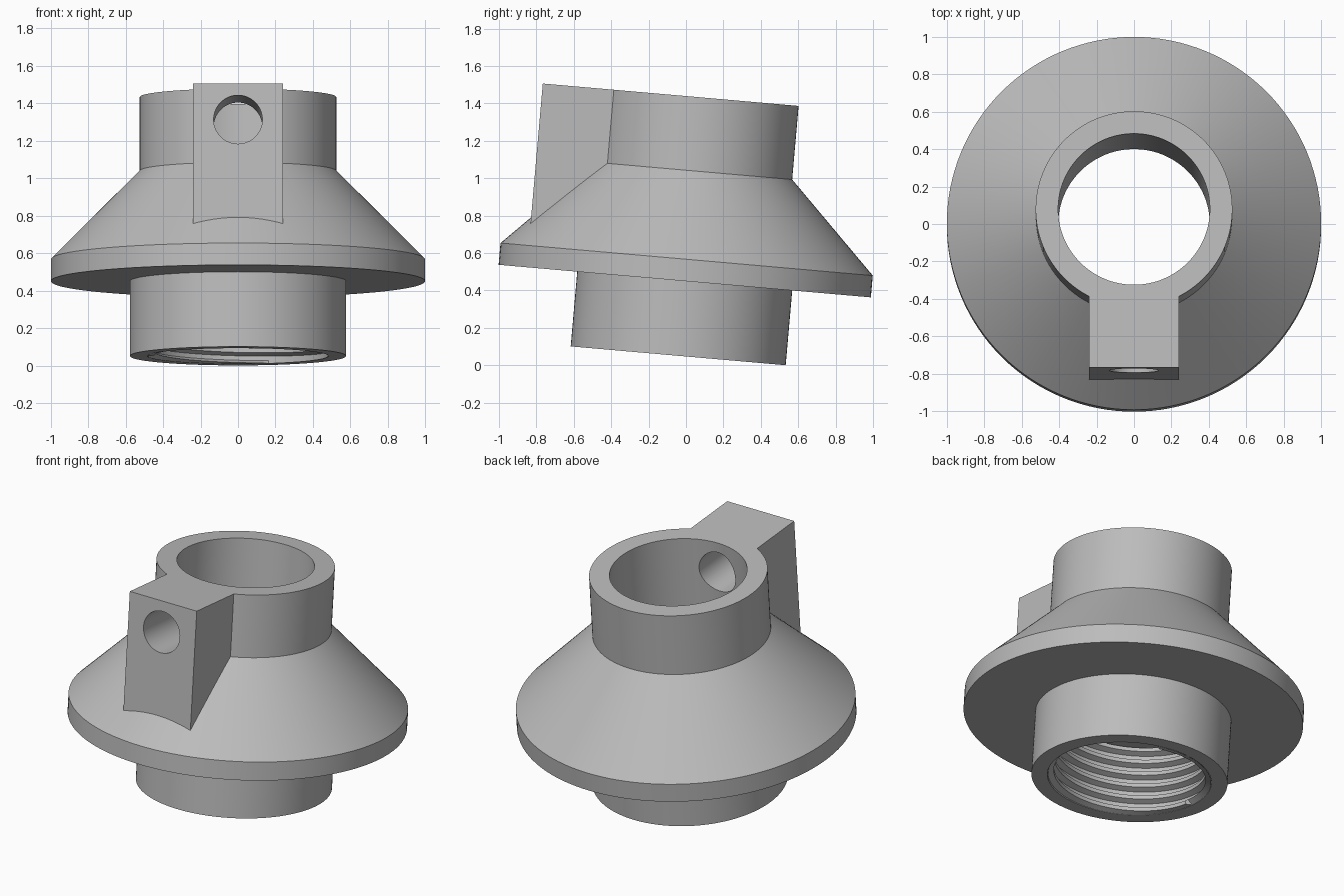
import bpy, bmesh, math
from mathutils import Matrix

cube = bpy.data.objects.get("Cube")
if cube:
    bpy.data.objects.remove(cube, do_unlink=True)

grey = bpy.data.materials.new("grey")
grey.use_nodes = True
grey.diffuse_color = (0.5, 0.5, 0.5, 1)
grey.node_tree.nodes["Principled BSDF"].inputs["Base Color"].default_value = (0.5, 0.5, 0.5, 1)

# Whole part leans back five degrees
TILT = Matrix.Rotation(math.radians(-5), 4, 'X') @ Matrix.Translation((0, -0.046, 0))
BOTTOM, LEDGE, TOP = 0.047, 0.485, 1.434
BORE, SOCKET = 0.405, 0.483
SEGMENTS = 128


def finish(name, bm):
    bmesh.ops.remove_doubles(bm, verts=bm.verts, dist=1e-5)
    mesh = bpy.data.meshes.new(name)
    bm.to_mesh(mesh)
    bm.free()
    mesh.materials.append(grey)
    obj = bpy.data.objects.new(name, mesh)
    obj.matrix_world = TILT
    bpy.context.collection.objects.link(obj)
    return obj


def lathe(name, profile):
    bm = bmesh.new()
    verts = [bm.verts.new((r, 0, z)) for r, z in profile]
    edges = [bm.edges.new((a, b)) for a, b in zip(verts, verts[1:] + verts[:1])]
    bmesh.ops.spin(bm, geom=verts + edges, axis=(0, 0, 1), cent=(0, 0, 0),
                   angle=math.tau, steps=SEGMENTS)
    bmesh.ops.remove_doubles(bm, verts=bm.verts, dist=1e-5)
    bmesh.ops.recalc_face_normals(bm, faces=bm.faces)
    return finish(name, bm)


def combine(target, other, operation):
    mod = target.modifiers.new(operation.lower(), 'BOOLEAN')
    mod.object, mod.operation, mod.solver = other, operation, 'EXACT'
    bpy.context.view_layer.objects.active = target
    bpy.ops.object.modifier_apply(modifier=mod.name)
    bpy.data.objects.remove(other, do_unlink=True)


def smooth(obj):
    bpy.ops.object.select_all(action='DESELECT')
    obj.select_set(True)
    bpy.context.view_layer.objects.active = obj
    bpy.ops.object.shade_smooth_by_angle(angle=math.radians(25))


# Flanged body: spigot, disc rim, cone, neck and bore
body = lathe("flanged_body", [
    (SOCKET, BOTTOM), (0.577, BOTTOM), (0.577, 0.448), (0.999, 0.448),
    (0.999, 0.565), (0.525, 1.039), (0.525, TOP), (BORE, TOP),
    (BORE, LEDGE), (SOCKET, LEDGE)])

# Clamp block on the front of the neck
bm = bmesh.new()
back, front, low = -0.455, -0.848, 0.6
bmesh.ops.create_cube(bm, size=1, matrix=Matrix.Translation(
    (0, (back + front) / 2, (low + TOP) / 2)) @ Matrix.Diagonal((0.48, back - front, TOP - low, 1)))
combine(body, finish("clamp_block", bm), 'UNION')

# Screw hole through the block into the bore
bm = bmesh.new()
bmesh.ops.create_cone(bm, cap_ends=True, segments=64, radius1=0.13, radius2=0.13, depth=1,
                      matrix=Matrix.Translation((0, -0.6, 1.24)) @ Matrix.Rotation(math.pi / 2, 4, 'X'))
combine(body, finish("screw_hole_cutter", bm), 'DIFFERENCE')
smooth(body)

# Helical internal thread lining the socket
PITCH, ROOT, CREST = 0.078, SOCKET - 0.002, 0.447
wave = [(0, ROOT), (0.3, ROOT), (0.5, CREST), (0.8, CREST)]
bm = bmesh.new()
columns = []
for i in range(SEGMENTS + 1):
    turn = i / SEGMENTS
    column = []
    for lap in range(-1, 7):
        for phase, radius in wave:
            z = BOTTOM + PITCH * (lap + phase + turn)
            if not BOTTOM < z < LEDGE:
                radius = ROOT
            z = min(max(z, BOTTOM), LEDGE)
            a = math.tau * turn
            column.append(bm.verts.new((radius * math.cos(a), radius * math.sin(a), z)))
    columns.append(column)
for c, d in zip(columns, columns[1:]):
    for j in range(len(c) - 1):
        bm.faces.new((c[j], c[j + 1], d[j + 1], d[j]))
bmesh.ops.dissolve_degenerate(bm, dist=1e-5, edges=bm.edges)
smooth(finish("internal_thread", bm))
